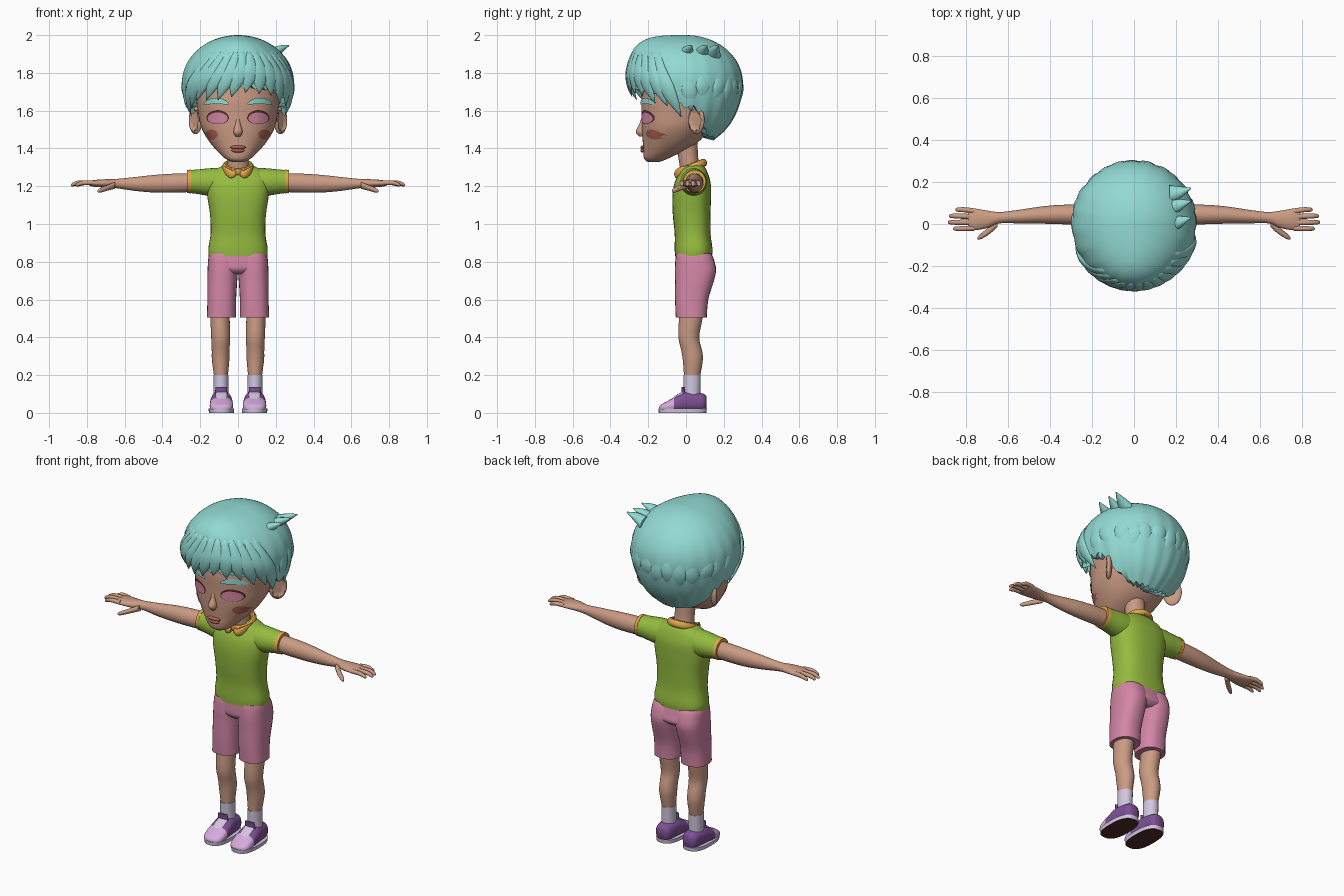
import bpy, bmesh, math, random
from math import sin, cos, radians, pi
from mathutils import Vector
from mathutils.bvhtree import BVHTree

random.seed(4)
if "Cube" in bpy.data.objects:
    bpy.data.objects.remove(bpy.data.objects["Cube"])

COLOURS = {
    "teal_hair": (0.29, 0.70, 0.65), "skin": (0.60, 0.33, 0.23),
    "green_shirt": (0.30, 0.50, 0.05), "pink": (0.66, 0.24, 0.38),
    "purple": (0.21, 0.08, 0.30), "lilac": (0.68, 0.40, 0.72),
    "pale_lavender": (0.64, 0.57, 0.74), "orange": (0.75, 0.38, 0.07),
    "blush": (0.42, 0.12, 0.08), "dark_maroon": (0.08, 0.025, 0.022)}
MATS = {}
for key, rgb in COLOURS.items():
    m = bpy.data.materials.new(key)
    m.use_nodes = True
    m.diffuse_color = (*rgb, 1)
    bsdf = next(n for n in m.node_tree.nodes if n.type == "BSDF_PRINCIPLED")
    bsdf.inputs["Base Color"].default_value = (*rgb, 1)
    bsdf.inputs["Roughness"].default_value = 0.7
    MATS[key] = m


def add_object(name, verts, faces, mat, mirror=False, angle=50, fix=True):
    me = bpy.data.meshes.new(name)
    me.from_pydata([tuple(v) for v in verts], [], faces)
    if fix:
        bm = bmesh.new()
        bm.from_mesh(me)
        bmesh.ops.recalc_face_normals(bm, faces=bm.faces)
        bm.to_mesh(me)
        bm.free()
    me.materials.append(MATS[mat])
    ob = bpy.data.objects.new(name, me)
    bpy.context.collection.objects.link(ob)
    bpy.ops.object.select_all(action="DESELECT")
    ob.select_set(True)
    bpy.context.view_layer.objects.active = ob
    bpy.ops.object.shade_smooth_by_angle(angle=radians(angle))
    if mirror:
        ob.modifiers.new("Mirror", "MIRROR").use_mirror_merge = False
    return ob


def skin_rings(name, rings, mat, mirror=False, angle=50):
    """Bridge equal rings of points and cap both ends."""
    n = len(rings[0])
    verts = [p for r in rings for p in r]
    faces = [(i * n + j, i * n + (j + 1) % n, (i + 1) * n + (j + 1) % n, (i + 1) * n + j)
             for i in range(len(rings) - 1) for j in range(n)]
    faces += [tuple(range(n)), tuple(range(len(verts) - n, len(verts)))]
    return add_object(name, verts, faces, mat, mirror, angle)


def smooth_rows(rows, steps):
    """Catmull-Rom through the rows."""
    out = []
    for i in range(len(rows) - 1):
        a, b, c, d = rows[max(i - 1, 0)], rows[i], rows[i + 1], rows[min(i + 2, len(rows) - 1)]
        for k in range(steps):
            t = k / steps
            out.append([q + t / 2 * (r - p + t * (2 * p - 5 * q + 4 * r - s + t * (3 * (q - r) + s - p)))
                        for p, q, r, s in zip(a, b, c, d)])
    return out + [list(rows[-1])]


def loft(name, rows, mat, axis="z", e=2.0, mirror=False, steps=4, n=28):
    """Rows are centre x, y, z and two half widths across the axis."""
    rings = []
    for x, y, z, a, b in smooth_rows(rows, steps):
        ring = []
        for j in range(n):
            c, s = cos(2 * pi * j / n), sin(2 * pi * j / n)
            u = a * math.copysign(abs(c) ** (2 / e), c)
            v = b * math.copysign(abs(s) ** (2 / e), s)
            ring.append({"z": (x + u, y + v, z), "x": (x, y + u, z + v), "y": (x + u, y, z + v)}[axis])
        rings.append(ring)
    return skin_rings(name, rings, mat, mirror)


def paint(ob, mat, rule):
    ob.data.materials.append(MATS[mat])
    for p in ob.data.polygons:
        if rule(p):
            p.material_index = 1


# Head and neck
head = loft("head", [(0, -.172, 1.328, .03, .03), (0, -.155, 1.35, .072, .068), (0, -.09, 1.42, .14, .138),
                     (0, -.055, 1.5, .19, .178), (0, -.03, 1.58, .21, .205), (0, -.015, 1.68, .22, .22),
                     (0, -.01, 1.8, .2, .2), (0, -.01, 1.9, .08, .08)], "skin", e=2.2, steps=6, n=48)
loft("neck", [(0, .035, 1.25, .07, .06), (0, .015, 1.33, .056, .052), (0, 0, 1.46, .06, .06)], "skin")
loft("nose", [(0, -.225, 1.57, .008, .008), (0, -.233, 1.53, .013, .014), (0, -.24, 1.488, .024, .026),
              (0, -.232, 1.462, .012, .014)], "skin")
face_tree = BVHTree.FromPolygons([v.co for v in head.data.vertices],
                                 [tuple(p.vertices) for p in head.data.polygons])


def blob(name, loc, scale, mat, turn=0, mirror=False, dent=False):
    bm = bmesh.new()
    bmesh.ops.create_uvsphere(bm, u_segments=24, v_segments=16, radius=1)
    verts = []
    for v in bm.verts:
        p = v.co.copy()
        if dent and p.x > 0 and p.y ** 2 + p.z ** 2 < .5:
            p.x *= .2
        p = Vector([i * j for i, j in zip(p, scale)])
        verts.append(Vector((p.x * cos(turn) - p.y * sin(turn), p.x * sin(turn) + p.y * cos(turn), p.z)) + Vector(loc))
    faces = [tuple(v.index for v in f.verts) for f in bm.faces]
    bm.free()
    return add_object(name, verts, faces, mat, mirror)


blob("ear", (.225, .055, 1.55), (.02, .052, .075), "skin", radians(-38), True, True)
blob("upper_lip", (0, -.227, 1.406), (.042, .015, .01), "blush")
blob("lower_lip", (0, -.226, 1.389), (.034, .015, .011), "blush")


def decal(name, cx, cz, hw, hh, mat, lift, bend=0.0):
    """Thin oval plate laid on the face."""
    n, verts, faces = 28, [], []
    for r in (0.02, .35, .7, 1):
        for j in range(n):
            c, s = r * cos(2 * pi * j / n), r * sin(2 * pi * j / n)
            x, z = cx + hw * c, cz + hh * s - bend * c * c
            hit = face_tree.ray_cast(Vector((x, -1, z)), Vector((0, 1, 0)))[0]
            verts.append((x, (hit.y if hit else -.1) - lift, z))
    for i in range(3):
        for j in range(n):
            k = (j + 1) % n
            faces.append((i * n + j, (i + 1) * n + j, (i + 1) * n + k, i * n + k))
    faces.append(tuple(range(n)))
    add_object(name, verts, faces, mat, True, fix=False)


decal("eye_rim", .108, 1.566, .06, .037, "dark_maroon", .004, .004)
decal("eye", .108, 1.561, .053, .03, "pink", .007, .002)
decal("cheek", .14, 1.474, .033, .026, "blush", .005)
decal("eyebrow", .115, 1.652, .066, .016, "teal_hair", .009, .016)

# Hair
HEM = [(0, 1.72), (45, 1.70), (70, 1.66), (85, 1.61), (100, 1.62), (112, 1.52), (130, 1.46), (181, 1.44)]


def hair_point(deg, z, grow=1.0):
    """Point on the hair volume; the angle runs from the front towards +x."""
    a, d = radians(deg), z - 1.75
    low = lambda depth: math.sqrt(max(0, 1 - (d / depth) ** 2))
    k = min(1, max(0, d / .25))
    side = low(.25) if d > 0 else low(.35)
    front = (1 - k ** 3.5) ** (1 / 3.5) if d > 0 else low(.26)
    y = front * .305 if cos(a) > 0 else side * .3
    return Vector((sin(a) * side * .295 * grow, -cos(a) * y * grow, z))


def hem_height(deg):
    t = abs((deg + 180) % 360 - 180)
    for (a, h), (b, g) in zip(HEM, HEM[1:]):
        if t <= b:
            zig = abs((deg / 12) % 1 * 2 - 1)
            return h + (g - h) * (t - a) / (b - a) + zig * (.03 if t < 85 else .012)


rings, count = [], 120
for i in range(27):
    v = max(.01, i / 26)
    ring = []
    for j in range(count):
        deg = 360 * j / count
        ring.append(hair_point(deg, 2 - (2 - hem_height(deg)) * v * v, 1 + .012 * v * v * sin(radians(deg * 20))))
    rings.append(ring)
rings.append([Vector((p.x * .5, p.y * .5, p.z + .02)) for p in rings[-1]])
skin_rings("hair_volume", rings, "teal_hair", angle=60)


def lock(name, a0, z0, a1, z1, w, lift):
    """Flat tapering strand lying on the hair volume."""
    rings = []
    for i in range(11):
        t = i / 10
        deg = a0 + (a1 - a0) * t ** 1.4
        a = radians(deg)
        across, out = Vector((cos(a), sin(a), 0)), Vector((sin(a), -cos(a), 0))
        width = w * max(.04, (.25 + 1.6 * t) if t < .45 else (1 - ((t - .45) / .55) ** 1.8))
        c = hair_point(deg, z0 + (z1 - z0) * t) + out * lift
        rings.append([c + across * width * cos(q * pi / 6) + out * width * .42 * sin(q * pi / 6) for q in range(12)])
    skin_rings(name, rings, "teal_hair", angle=70)


for i in range(12):
    tip = -82 + 15 * i
    drop = .09 * (abs(tip) / 80) ** 3
    lock("fringe_lock", tip * .6 + 10, 1.91, tip, 1.68 + random.uniform(-.025, .02) - drop, .05, -.004)
for i in range(13):
    tip = 96 + 14 * i
    lock("back_lock", tip + random.uniform(-6, 6), 1.82, tip, 1.62 + random.uniform(-.03, .02), .046, -.012)
for y in (0, .08, .14):
    loft("hair_spike", [(.17, y, 1.89, .045, .04), (.22, y + .01, 1.92, .028, .025),
                        (.27, y + .03, 1.945, .003, .003)], "teal_hair", "x", n=12)

# Shirt, sleeves and collar
loft("shirt", [(0, .04, .83, .155, .098), (0, .04, .87, .157, .1), (0, .035, .95, .145, .095),
               (0, .03, 1.05, .148, .1), (0, .03, 1.15, .163, .102), (0, .035, 1.22, .165, .095),
               (0, .04, 1.27, .145, .075), (0, .04, 1.3, .1, .06), (0, .04, 1.315, .065, .045)],
     "green_shirt", e=2.5, n=40)
loft("sleeve", [(.08, .04, 1.222, .07, .075), (.15, .04, 1.222, .07, .073), (.22, .043, 1.224, .063, .064),
                (.258, .045, 1.225, .06, .061)], "green_shirt", "x", mirror=True)
loft("sleeve_cuff", [(.25, .045, 1.225, .062, .063), (.27, .045, 1.225, .06, .061)], "orange", "x", mirror=True)
bpy.ops.mesh.primitive_torus_add(location=(0, .032, 1.3), rotation=(radians(22), 0, 0), major_segments=40,
                                 minor_segments=12, major_radius=.068, minor_radius=.016)
collar = bpy.context.object
collar.name = "collar"
collar.scale.z = 1.3
collar.data.materials.append(MATS["orange"])
bpy.ops.object.shade_smooth_by_angle()
loft("collar_flap", [(.01, -.05, 1.268, .008, .012), (.035, -.05, 1.264, .012, .022),
                     (.065, -.03, 1.28, .012, .022), (.085, .01, 1.296, .01, .014)], "orange", "x", mirror=True)

# Arms and hands
loft("arm", [(.22, .045, 1.22, .048, .05), (.35, .045, 1.216, .046, .05), (.45, .042, 1.213, .04, .046),
             (.55, .035, 1.212, .032, .036), (.64, .03, 1.214, .027, .025), (.7, .022, 1.215, .042, .022),
             (.76, .022, 1.215, .052, .018), (.79, .022, 1.215, .05, .011)], "skin", "x", mirror=True)
for tip, y in ((.85, .068), (.88, .038), (.885, .008), (.86, -.022)):
    loft("finger", [(.76, y * .9, 1.217, .013, .012), (tip - .04, y, 1.218, .012, .012),
                    (tip - .008, y, 1.208, .009, .009), (tip, y, 1.205, .003, .003)],
         "skin", "x", mirror=True, n=12)
loft("thumb", [(.65, .005, 1.205, .02, .018), (.69, -.032, 1.192, .018, .015), (.73, -.06, 1.178, .013, .012),
               (.745, -.068, 1.174, .004, .004)], "skin", "x", mirror=True, n=12)

# Shorts
loft("shorts_hips", [(0, .05, .735, .07, .08), (0, .05, .76, .15, .105), (0, .045, .8, .156, .102),
                     (0, .04, .85, .151, .094)], "pink", e=2.4)
loft("shorts_leg", [(.088, .028, .505, .077, .082), (.086, .03, .6, .076, .088), (.083, .045, .7, .079, .103),
                    (.08, .05, .76, .081, .109), (.076, .045, .82, .081, .1), (.075, .04, .845, .075, .09)],
     "pink", e=2.4, mirror=True)

# Legs, socks and shoes
loft("leg", [(.095, .028, .56, .05, .06), (.095, .025, .5, .051, .062), (.092, .015, .4, .05, .055),
             (.092, .03, .33, .047, .055), (.092, .036, .28, .046, .053), (.09, .032, .19, .036, .042)],
     "skin", mirror=True)
loft("sock", [(.09, .03, .07, .04, .045), (.09, .032, .14, .039, .045), (.09, .032, .2, .039, .046)],
     "pale_lavender", mirror=True)
shoe = loft("shoe_upper", [(.088, .108, .055, .028, .035), (.088, .09, .055, .046, .047), (.088, .04, .058, .053, .054),
                           (.088, 0, .058, .057, .055), (.088, -.05, .046, .061, .043), (.088, -.1, .032, .06, .03),
                           (.088, -.13, .025, .045, .02), (.088, -.142, .022, .018, .01)],
            "purple", "y", 2.4, True)
paint(shoe, "lilac", lambda p: p.center.y < -.068)
loft("shoe_laces", [(.088, -.08, .064, .026, .008), (.088, -.045, .086, .03, .012), (.088, -.008, .108, .03, .01)],
     "pale_lavender", "y", 2.6, True)
loft("shoe_tongue", [(.089, -.008, .09, .034, .014), (.089, -.016, .138, .03, .008)], "purple", mirror=True)
sole = loft("shoe_sole", [(.088, -.018, 0, .066, .126), (.088, -.018, .022, .068, .128)],
            "pale_lavender", e=2.6, mirror=True, steps=1)
paint(sole, "dark_maroon", lambda p: p.normal.z < -.5)
